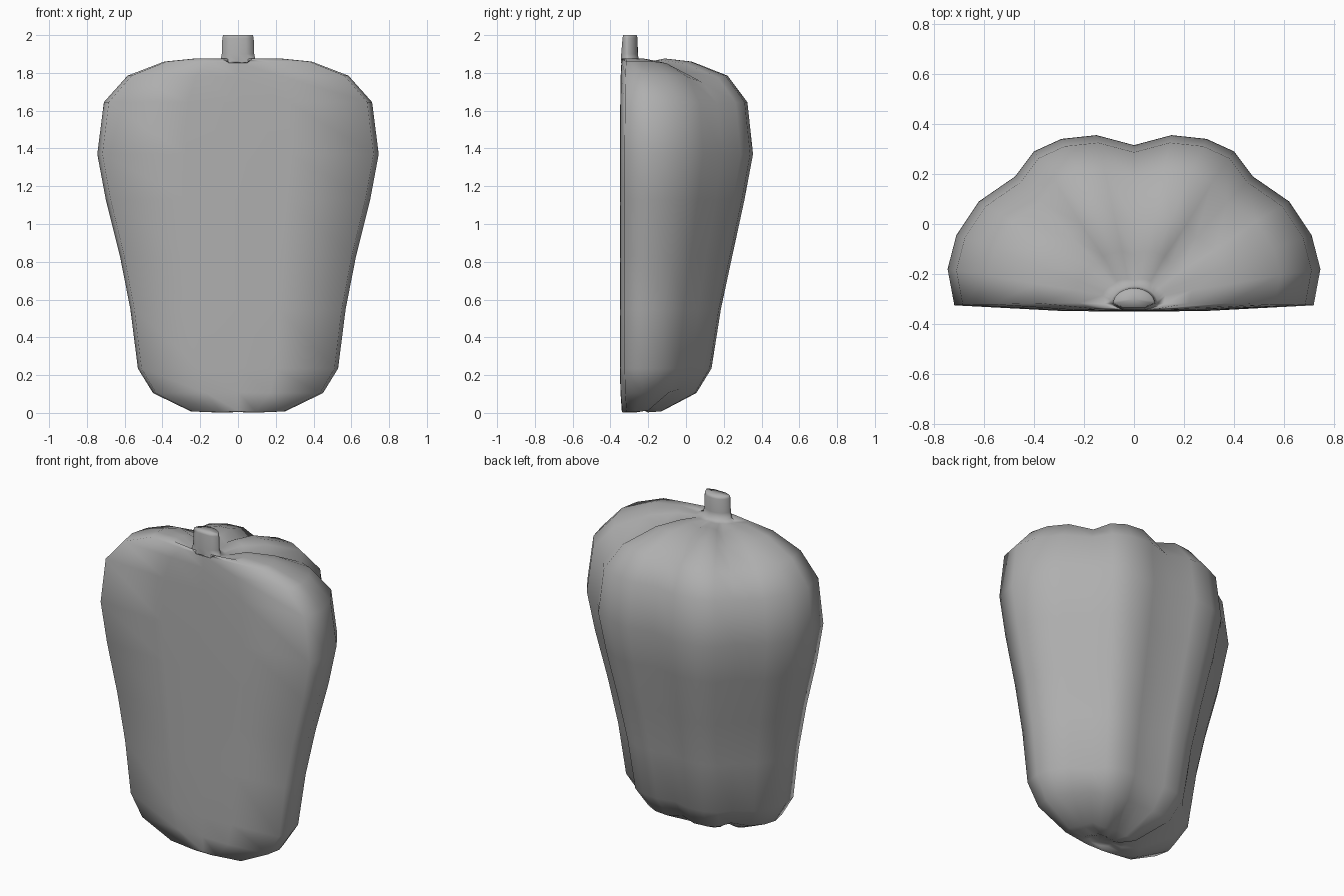
import bpy, bmesh, math

if "Cube" in bpy.data.objects:
    bpy.data.objects.remove(bpy.data.objects["Cube"])

# Right half of the widest cross-section, back groove round to the cut front face:
# x, y, groove weight (1 = valley between lobes)
HALF = [(0, .315, .7), (.15, .355, 0), (.29, .34, 0), (.40, .29, .25), (.475, .19, 1),
        (.62, .09, .2), (.71, -.045, 0), (.745, -.18, 0), (.718, -.325, 0),
        (.28, -.348, 0), (0, -.35, .1)]
OUTLINE = HALF + [(-x, y, g) for x, y, g in HALF[-2:0:-1]]
CY = -.30                      # axis of the pepper, close to the cut face

# z, half width, depth behind the axis, front y shift, groove height
RINGS = [(.03, .07, .05, .012, 0), (.003, .13, .10, .012, .018), (.008, .25, .17, .010, .03),
         (.105, .45, .355, .003, .02), (.235, .53, .435, 0, 0), (.55, .57, .485, 0, 0),
         (.83, .625, .545, 0, 0), (1.13, .70, .61, 0, 0), (1.37, .745, .655, 0, 0),
         (1.645, .71, .625, .002, -.01), (1.785, .585, .52, .004, -.035),
         (1.86, .39, .33, .008, -.045), (1.876, .23, .19, .009, -.035),
         (1.853, .125, .08, .006, 0)]
# Half-round stem rings: z, half width, depth, front y
STEM = [(1.862, .094, .052, -.344), (1.90, .086, .045, -.343),
        (1.985, .083, .044, -.336), (2.0, .078, .038, -.333)]


def half_round(i, w, d, front):
    """Stem point i, matching the order of OUTLINE."""
    n = len(HALF) - 1
    side = 1 if i <= n else -1
    k = i if i <= n else 2 * n - i
    if k <= n - 2:
        a = k / (n - 2) * math.pi / 2
        return side * w * math.sin(a), -.318 + (d + .018) * math.cos(a)
    return side * w * .5 * (n - k), front


# Halved pepper: lobed body lofted into the stem
bm = bmesh.new()
loops = []
for z, w, d, f, groove in RINGS:
    loop = []
    for x, y, g in OUTLINE:
        yy = y + f if y < CY else CY + (y - CY) * d / .655
        loop.append(bm.verts.new((x * w / .745, yy, z + groove * g)))
    loops.append(loop)
for z, w, d, front in STEM:
    loops.append([bm.verts.new((*half_round(i, w, d, front), z))
                  for i in range(len(OUTLINE))])
n = len(OUTLINE)
for a, b in zip(loops, loops[1:]):
    for i in range(n):
        j = (i + 1) % n
        bm.faces.new((a[i], b[i], b[j], a[j]))
# Bottom dimple and stem end
for loop, y, z in ((loops[0], -.31, .035), (loops[-1], -.30, 1.999)):
    c = bm.verts.new((0, y, z))
    for i in range(n):
        bm.faces.new((loop[i], loop[(i + 1) % n], c))
bmesh.ops.recalc_face_normals(bm, faces=bm.faces[:])

me = bpy.data.meshes.new("halved_pepper")
bm.to_mesh(me)
bm.free()
for p in me.polygons:
    p.use_smooth = True
mat = bpy.data.materials.new("dark_grey")
mat.diffuse_color = (.43, .43, .43, 1)
mat.use_nodes = True
mat.node_tree.nodes["Principled BSDF"].inputs["Base Color"].default_value = mat.diffuse_color
me.materials.append(mat)
ob = bpy.data.objects.new("halved_pepper", me)
bpy.context.collection.objects.link(ob)
